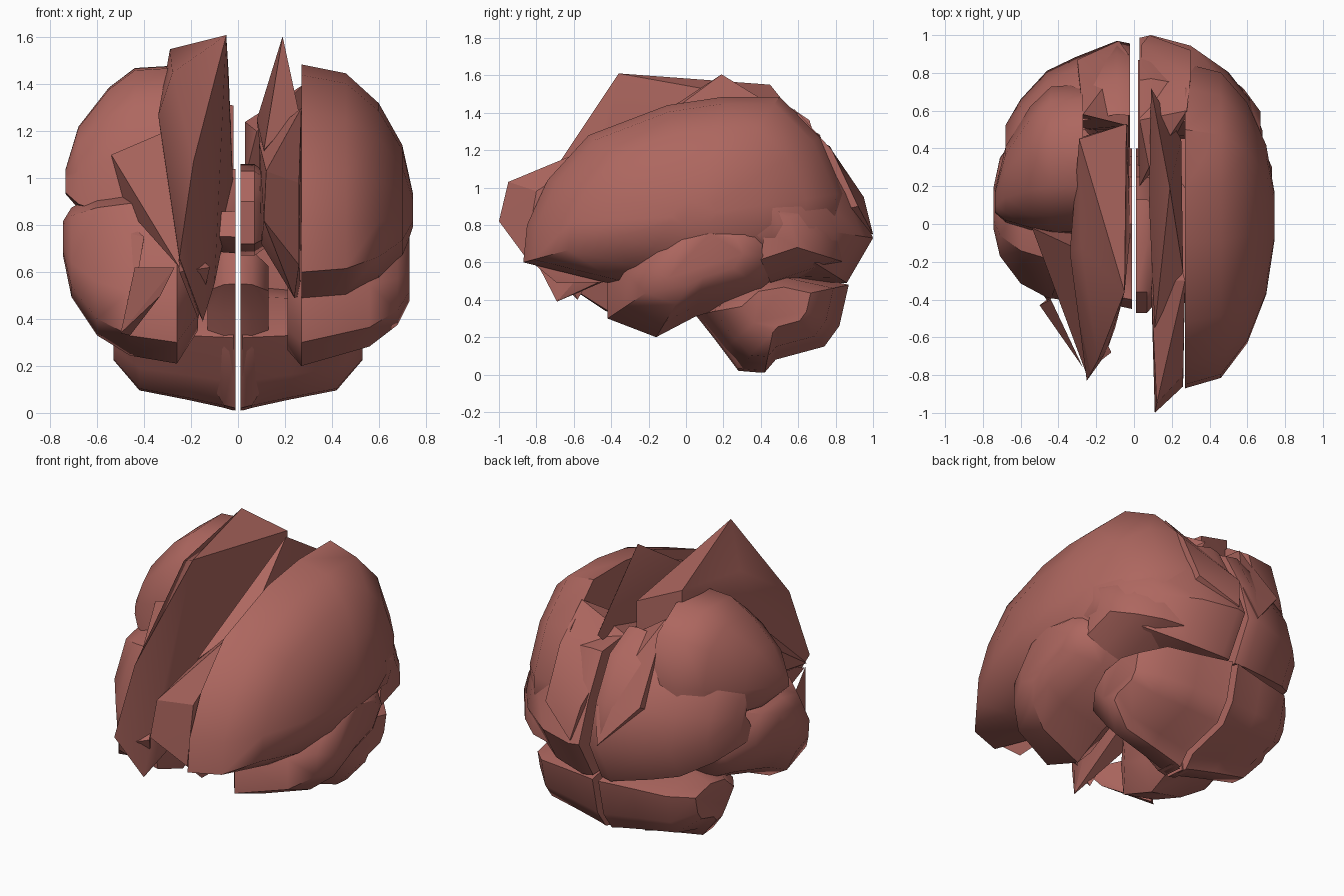
import bpy, bmesh, math

mat = bpy.data.materials.new("brain_tissue")
mat.diffuse_color = (0.42, 0.135, 0.115, 1)


def finish(name, bm, angle=42):
    bmesh.ops.recalc_face_normals(bm, faces=bm.faces)
    me = bpy.data.meshes.new(name)
    bm.to_mesh(me)
    bm.free()
    me.polygons.foreach_set("use_smooth", [True] * len(me.polygons))
    me.set_sharp_from_angle(angle=math.radians(angle))
    me.materials.append(mat)
    ob = bpy.data.objects.new(name, me)
    bpy.context.collection.objects.link(ob)
    return ob


def lobe(name, side, outline, levels, centre):
    """Side-view (y, z) outline lofted outward in x; levels are (x, scale)."""
    bm = bmesh.new()
    cy, cz = centre
    rings = [[bm.verts.new((side * x, cy + (y - cy) * k, cz + (z - cz) * k))
              for y, z in outline] for x, k in levels]
    n = len(outline)
    for a, b in zip(rings, rings[1:]):
        for i in range(n):
            j = (i + 1) % n
            bm.faces.new((a[i], a[j], b[j], b[i]))
    bm.faces.new(rings[0])
    bm.faces.new(rings[-1])
    return finish(name, bm)


def chunk(name, points, angle=30):
    """Faceted convex fragment."""
    bm = bmesh.new()
    for p in points:
        bm.verts.new(p)
    bmesh.ops.convex_hull(bm, input=bm.verts)
    junk = [v for v in bm.verts if not v.link_faces]
    bmesh.ops.delete(bm, geom=junk, context='VERTS')
    return finish(name, bm, angle)


R, L = 1, -1

# right cerebral dome
lobe("right_hemisphere", R,
     [(-.87, .60), (-.85, .80), (-.74, 1.04), (-.52, 1.28), (-.10, 1.44), (.20, 1.485),
      (.50, 1.485), (.72, 1.27), (.85, .97), (.84, .76), (.46, .47), (-.1, .43), (-.42, .49)],
     [(.27, 1), (.46, .94), (.60, .74), (.70, .46), (.745, .14)], (.05, .85))

# temporal lobes
lobe("right_temporal_lobe", R,
     [(-.42, .52), (-.42, .30), (-.16, .20), (.05, .31), (.45, .43),
      (.58, .62), (.50, .83), (.14, .90), (-.2, .80)],
     [(.21, .85), (.27, 1), (.56, .82), (.68, .62), (.73, .40)], (.12, .66))
lobe("left_temporal_lobe", L,
     [(-.42, .50), (-.40, .30), (-.16, .21), (.05, .31), (.45, .43),
      (.62, .60), (.50, .92), (.1, .97), (-.2, .90)],
     [(.17, .75), (.26, 1), (.46, .94), (.60, .79), (.71, .50), (.745, .2)], (.08, .78))

# occipital lobes; the left one is notched behind the parietal dome
lobe("right_occipital_lobe", R,
     [(.50, .50), (.86, .49), (1.0, .73), (.90, .98), (.77, 1.22),
      (.56, 1.24), (.48, 1.10), (.46, .85)],
     [(.03, .98), (.09, 1), (.30, .92), (.50, .72), (.61, .52), (.68, .28)], (.3, .84))
lobe("left_occipital_lobe", L,
     [(.40, .50), (.85, .49), (.97, .73), (.90, .98), (.77, 1.22),
      (.58, 1.32), (.60, 1.10), (.64, .92), (.55, .80)],
     [(.02, .98), (.09, 1), (.31, .88), (.46, .78), (.60, .57), (.68, .38)], (.25, .84))

# low raised plate on the right rear
lobe("right_rear_plate", R,
     [(.46, .47), (.85, .60), (.85, .75), (.76, .92), (.62, 1.0), (.50, .80)],
     [(.28, 1), (.46, .92), (.58, .74), (.67, .50)], (.34, .76))

# left parietal dome
lobe("left_parietal_dome", L,
     [(-.06, .82), (-.04, 1.10), (.04, 1.33), (.20, 1.47), (.48, 1.48),
      (.66, 1.36), (.74, 1.10), (.68, .84), (.40, .78)],
     [(.27, 1), (.44, .98), (.55, .82), (.68, .50), (.735, .15)], (.08, .96))

# cerebellum halves
for side, tag in ((R, "right"), (L, "left")):
    lobe(tag + "_cerebellum", side,
         [(.05, .32), (.20, .13), (.30, .02), (.42, .01), (.48, .08),
          (.74, .15), (.82, .26), (.87, .48), (.55, .55), (.25, .5)],
         [(.02, 1), (.06, .97), (.22, .88), (.42, .78), (.53, .45)], (.50, .40))

# left inner slab with the high front peak
chunk("left_medial_slab",
      [(-.05, -.36, 1.61), (-.29, .45, 1.55), (-.04, .53, 1.45), (-.03, .52, .95),
       (-.28, .46, .9), (-.34, -.15, 1.27), (-.25, -.83, .66), (-.19, -.72, 1.07),
       (-.10, -.55, .55), (-.15, -.69, .39), (-.02, -.05, .95), (-.28, -.12, 1.45),
       (-.25, -.2, .6)])

# right inner plate: long front tip and a spike on top
chunk("right_medial_plate",
      [(.11, -1.0, .82), (.12, -.95, 1.03), (.26, -.86, .63), (.24, -.69, .49),
       (.26, -.80, .98), (.27, -.3, 1.3), (.10, -.5, .72), (.09, -.3, 1.15),
       (.10, .3, .85), (.27, .3, .8), (.27, 0, .5)])
chunk("right_top_spike",
      [(.19, .19, 1.605), (.08, .1, 1.25), (.26, -.25, 1.28), (.09, .72, 1.28),
       (.25, .45, 1.20), (.11, -.55, 1.12), (.12, .3, .9)])

# torn fragments on the open left front
fins = [
    [(-.54, -.02, 1.10), (-.26, -.15, 1.22), (-.25, -.80, .62), (-.50, .02, .90), (-.3, 0, .75)],
    [(-.50, -.43, .34), (-.33, -.67, .50), (-.44, -.40, .62), (-.27, -.76, .62), (-.46, -.40, .33)],
    [(-.55, -.04, .88), (-.70, -.06, .82), (-.45, -.42, .45), (-.42, -.02, .60), (-.4, -.3, .75)],
    [(-.25, -.78, .60), (-.12, -.68, .62), (-.17, -.58, .40), (-.28, -.35, .80)],
]
for i, pts in enumerate(fins):
    chunk(f"left_front_fragment_{i + 1}", pts, 15)

# central bridge and stem
lobe("right_central_bridge", R,
     [(-.45, .72), (-.47, .90), (-.36, 1.03), (-.1, 1.06), (.13, 1.02), (.13, .74), (-.1, .67)],
     [(.01, 1), (.07, 1), (.11, .85)], (-.15, .86))
lobe("left_central_bridge", L,
     [(-.45, .75), (-.40, .86), (-.28, .86), (0, 1.04), (.2, .9), (.1, .72), (-.3, .68)],
     [(.01, 1), (.08, .95), (.13, .6)], (-.15, .8))
for side, tag in ((R, "right"), (L, "left")):
    lobe(tag + "_brain_stem", side,
         [(.02, .42), (.10, .26), (.28, .02), (.40, .01), (.36, .35), (.25, .70), (-.05, .70), (-.1, .55)],
         [(.01, 1), (.06, .97), (.13, .7)], (.2, .45))

# rear upper wedges beside the midline
chunk("right_rear_wedge",
      [(.03, .55, 1.24), (.04, .95, .95), (.08, 1.0, .75), (.30, .92, .9), (.28, .60, 1.40),
       (.30, .78, 1.2), (.05, .5, .8), (.28, .5, .8), (.03, .2, 1.0), (.08, .3, 1.2)])
chunk("left_rear_wedge",
      [(-.03, .52, 1.25), (-.03, .9, .95), (-.08, .97, .75), (-.30, .87, 1.0), (-.27, .58, 1.42),
       (-.05, .5, .8), (-.28, .5, .8)])
